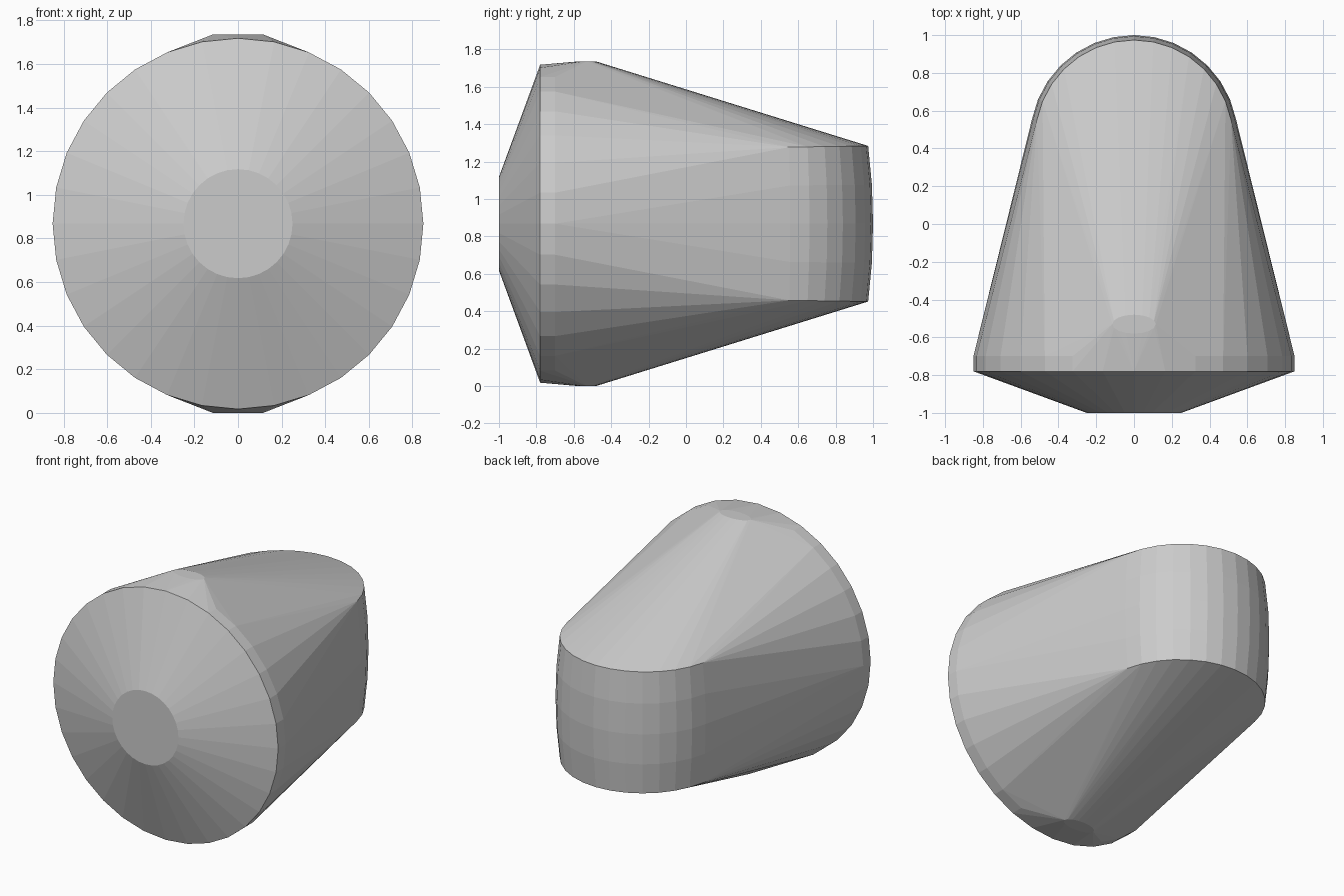
import bpy, bmesh
from math import sin, cos, pi, radians
from mathutils import Vector

if "Cube" in bpy.data.objects:
    bpy.data.objects.remove(bpy.data.objects["Cube"])

MID = 0.8675   # centre height
N = 32         # sides of the round parts
bm = bmesh.new()


def ring(fn, n=N):
    """Add n points given by fn(cos, sin)."""
    for i in range(n):
        a = 2 * pi * i / n
        bm.verts.new(Vector(fn(cos(a), sin(a))))


# front nose disc and the wide front rim
for y, r in ((-1.0, 0.25), (-0.78, 0.85), (-0.70, 0.85)):
    ring(lambda c, s: (r * c, y, MID + r * s))

# small flat pads on top and bottom
for z in (0.0, 2 * MID):
    ring(lambda c, s: (0.115 * c, -0.53 + 0.05 * s, z), 16)

# barrel shaped rounded back, slightly taller towards the rear
for t, r in ((-1, 0.524), (-0.5, 0.544), (0, 0.55), (0.5, 0.544), (1, 0.524)):
    ring(lambda c, s: (r * c, 0.45 + r * s, MID + t * (0.408 + 0.008 * s)))

# wrap everything in one convex skin
res = bmesh.ops.convex_hull(bm, input=bm.verts)
loose = {g for g in res["geom_interior"] + res["geom_unused"]
         if isinstance(g, bmesh.types.BMVert)}
bmesh.ops.delete(bm, geom=list(loose), context='VERTS')
bmesh.ops.dissolve_limit(bm, angle_limit=radians(0.3),
                         verts=bm.verts, edges=bm.edges)
bmesh.ops.recalc_face_normals(bm, faces=bm.faces)

mesh = bpy.data.meshes.new("tapered_body")
bm.to_mesh(mesh)
bm.free()
body = bpy.data.objects.new("tapered_body", mesh)
bpy.context.collection.objects.link(body)
